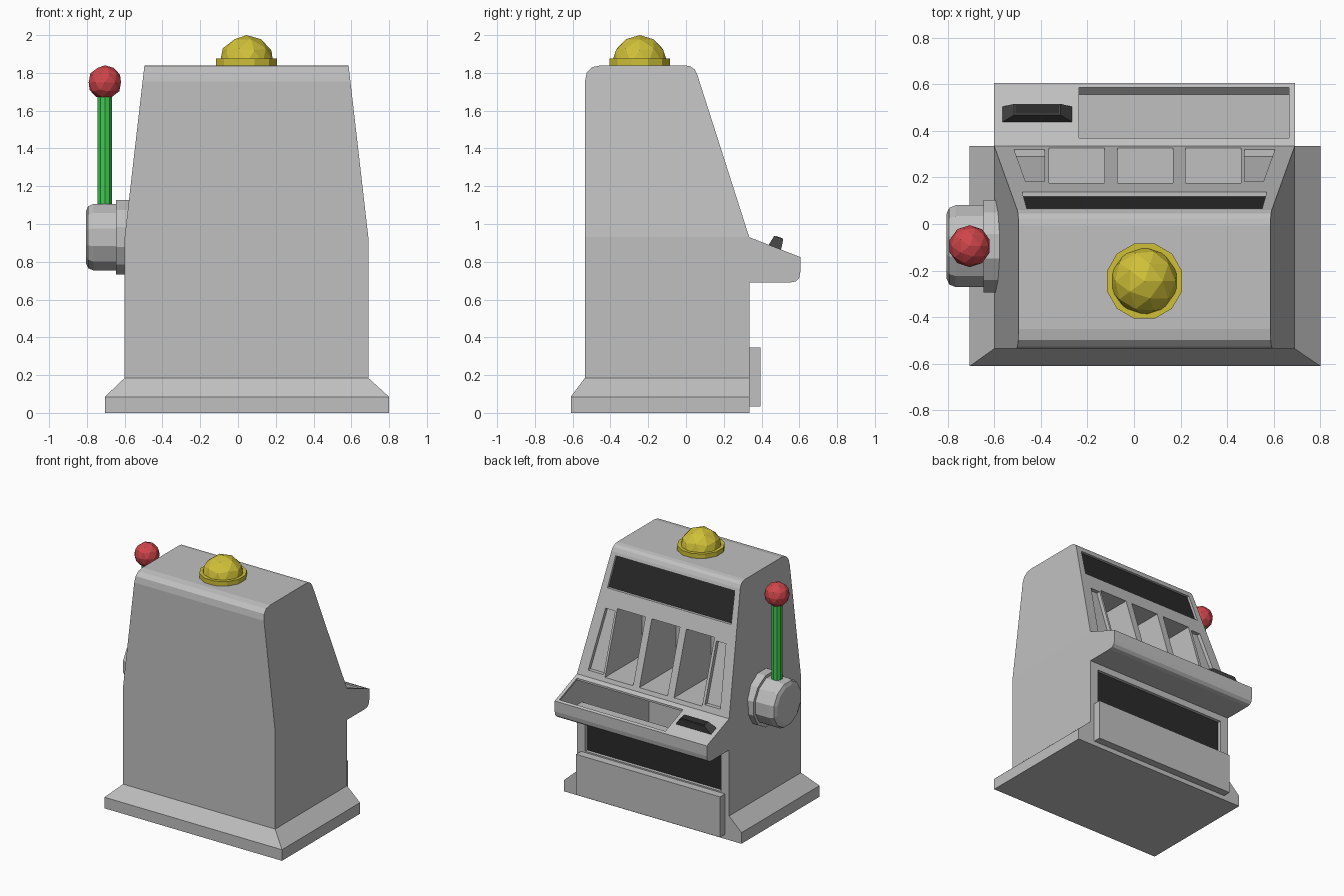
import bpy, bmesh, math
from mathutils import Vector, Matrix

cube = bpy.data.objects.get("Cube")
if cube:
    bpy.data.objects.remove(cube, do_unlink=True)

CX = 0.045          # middle of the cabinet
BEND = 0.93         # height where the cabinet starts to taper
SLOPE = 0.32        # backward lean of the sloped face


def material(name, rgb):
    m = bpy.data.materials.new(name)
    m.use_nodes = True
    m.diffuse_color = (*rgb, 1)
    m.node_tree.nodes["Principled BSDF"].inputs["Base Color"].default_value = (*rgb, 1)
    return m


GREY = material("cabinet grey", (0.53, 0.53, 0.53))
BLACK = material("panel black", (0.023, 0.023, 0.023))
CHARCOAL = material("charcoal", (0.06, 0.06, 0.06))
YELLOW = material("lamp yellow", (0.63, 0.53, 0.04))
GREEN = material("lever green", (0.05, 0.58, 0.08))
RED = material("knob red", (0.62, 0.06, 0.07))


def finish(name, bm, mat):
    bmesh.ops.recalc_face_normals(bm, faces=bm.faces)
    me = bpy.data.meshes.new(name)
    bm.to_mesh(me)
    bm.free()
    me.materials.append(mat)
    ob = bpy.data.objects.new(name, me)
    bpy.context.collection.objects.link(ob)
    return ob


def loft_bm(rings):
    """Closed solid through rings that have equal point counts."""
    bm = bmesh.new()
    loops = [[bm.verts.new(p) for p in ring] for ring in rings]
    n = len(loops[0])
    bm.faces.new(loops[0])
    bm.faces.new(loops[-1])
    for a, b in zip(loops, loops[1:]):
        for i in range(n):
            j = (i + 1) % n
            bm.faces.new((a[i], a[j], b[j], b[i]))
    return bm


def loft(name, rings, mat=GREY):
    return finish(name, loft_bm(rings), mat)


def side_profile(points, half):
    return [[(CX + s * half, y, z) for y, z in points] for s in (-1, 1)]


def rect(x0, x1, y0, y1, z):
    return [(x0, y0, z), (x1, y0, z), (x1, y1, z), (x0, y1, z)]


def box(name, x0, x1, y0, y1, z0, z1, mat=GREY):
    return loft(name, [rect(x0, x1, y0, y1, z0), rect(x0, x1, y0, y1, z1)], mat)


def on_slope(outline, offset):
    """Lay an (x from middle, z) outline on the sloped face, moved in y."""
    return [(CX + x, 0.335 - (z - BEND) * SLOPE + offset, z) for x, z in outline]


def rounded(points, segments=3):
    """Round each (y, z, cut) corner that has a cut distance."""
    out = []
    for i, (y, z, cut) in enumerate(points):
        p = Vector((y, z))
        if not cut:
            out.append(p)
            continue
        a = p + (Vector(points[i - 1][:2]) - p).normalized() * cut
        b = p + (Vector(points[(i + 1) % len(points)][:2]) - p).normalized() * cut
        for k in range(segments + 1):
            t = k / segments
            out.append(a * (1 - t) ** 2 + p * 2 * t * (1 - t) + b * t * t)
    return out


# Cabinet with ledge, tapered towards the top
outline = rounded([(-0.535, 0.185, 0), (-0.535, 1.84, 0.085), (0.044, 1.84, 0.05),
                   (0.335, BEND, 0), (0.605, 0.825, 0), (0.605, 0.69, 0.055),
                   (0.335, 0.69, 0), (0.335, 0.185, 0)])
bm = loft_bm(side_profile(outline, 0.645))
bmesh.ops.bisect_plane(bm, geom=bm.verts[:] + bm.edges[:] + bm.faces[:],
                       plane_co=(0, 0, BEND), plane_no=(0, 0, 1))
for v in bm.verts:
    if v.co.z > BEND:
        v.co.x -= math.copysign((v.co.z - BEND) * 0.115, v.co.x - CX)
cabinet = finish("cabinet", bm, GREY)

# Cutters: hollow inside, coin tray, windows and recesses
cutters = [
    loft("hollow", side_profile([(-0.525, 0.19), (0.29, 0.19), (0.29, 0.70), (0.555, 0.70),
                                 (0.595, 0.74), (0.595, 0.815), (0.335, 0.915),
                                 (-0.525, 0.915)], 0.635)),
    box("tray_hole", -0.235, 0.665, 0.37, 0.585, 0.76, 1.0),
    box("payout_recess", CX - 0.575, CX + 0.575, 0.305, 0.36, 0.355, 0.64),
]
for x in (-0.29, 0.003, 0.295):
    window = [(x - 0.119, 0.96), (x + 0.119, 0.96), (x + 0.119, 1.43), (x - 0.119, 1.43)]
    front = on_slope(window, 0.04)
    cutters.append(loft("reel_hole", [front, [(p[0], -0.12, p[2]) for p in front]]))
for s in (-1, 1):
    window = [(s * 0.56, 0.975), (s * 0.43, 0.975), (s * 0.43, 1.41), (s * 0.51, 1.41)]
    cutters.append(loft("side_hole", [on_slope(window, 0.04), on_slope(window, -0.03)]))
sign = [(-0.525, 1.545), (0.525, 1.545), (0.505, 1.77), (-0.505, 1.77)]
cutters.append(loft("sign_hole", [on_slope(sign, 0.06), on_slope(sign, -0.025)]))

bpy.context.view_layer.objects.active = cabinet
for cutter in cutters:
    cutter.hide_render = True
    mod = cabinet.modifiers.new("cut", 'BOOLEAN')
    mod.operation = 'DIFFERENCE'
    mod.solver = 'EXACT'
    mod.object = cutter
    bpy.ops.object.modifier_apply(modifier=mod.name)
    bpy.data.objects.remove(cutter, do_unlink=True)

# Dark panels in the recesses
loft("sign_panel", [on_slope(sign, -0.026), on_slope(sign, -0.02)], BLACK)
box("payout_panel", CX - 0.575, CX + 0.575, 0.304, 0.31, 0.355, 0.64, BLACK)

# Base, flared at the sides and back
loft("base", [rect(-0.705, 0.80, -0.61, 0.335, 0), rect(-0.705, 0.80, -0.61, 0.335, 0.085),
              rect(-0.60, 0.69, -0.535, 0.335, 0.185)])
box("lower_plate", CX - 0.61, CX + 0.61, 0.33, 0.395, 0.035, 0.345)


# Button bar on the ledge
def tilted(x0, x1, back, front):
    return [(x0, *back), (x1, *back), (x1, *front), (x0, *front)]


loft("button_bar", [tilted(-0.57, -0.26, (0.435, 0.885), (0.502, 0.859)),
                    tilted(-0.515, -0.315, (0.467, 0.937), (0.515, 0.92))], CHARCOAL)
loft("button_top", [tilted(-0.508, -0.322, (0.474, 0.932), (0.509, 0.92)),
                    tilted(-0.508, -0.322, (0.475, 0.937), (0.51, 0.925))], BLACK)


# Turned parts: rings of (distance, radius) along an axis
def turned(name, rings, sides, mat, centre, along_x=False):
    loops = []
    for d, r in rings:
        loop = []
        for i in range(sides):
            a = 2 * math.pi * (i + 0.5) / sides
            u, v = r * math.cos(a), r * math.sin(a)
            loop.append(Vector(centre) + Vector((d, u, v) if along_x else (u, v, d)))
        loops.append(loop)
    return loft(name, loops, mat)


def ball(name, radius, centre, mat, floor=None):
    bm = bmesh.new()
    bmesh.ops.create_icosphere(bm, subdivisions=2, radius=radius,
                               matrix=Matrix.Translation(centre))
    if floor is not None:
        bmesh.ops.bisect_plane(bm, geom=bm.verts[:] + bm.edges[:] + bm.faces[:],
                               plane_co=(0, 0, floor), plane_no=(0, 0, 1), clear_inner=True)
    return finish(name, bm, mat)


# Lamp on the roof
turned("lamp_ring", [(1.835, 0.167), (1.875, 0.167)], 12, YELLOW, (CX, -0.245, 0))
ball("lamp_dome", 0.148, (CX, -0.245, 1.852), YELLOW, 1.842)

# Lever with hub, rod and knob
hub = (0, -0.095, BEND)
turned("hub_flange", [(-0.56, 0.205), (-0.645, 0.205)], 12, GREY, hub, True)
turned("hub", [(-0.64, 0.182), (-0.765, 0.182), (-0.793, 0.17), (-0.805, 0.142)],
       12, GREY, hub, True)
turned("lever_rod", [(1.07, 0.04), (1.70, 0.04)], 10, GREEN, (-0.705, -0.095, 0))
ball("lever_knob", 0.09, (-0.705, -0.095, 1.75), RED)
